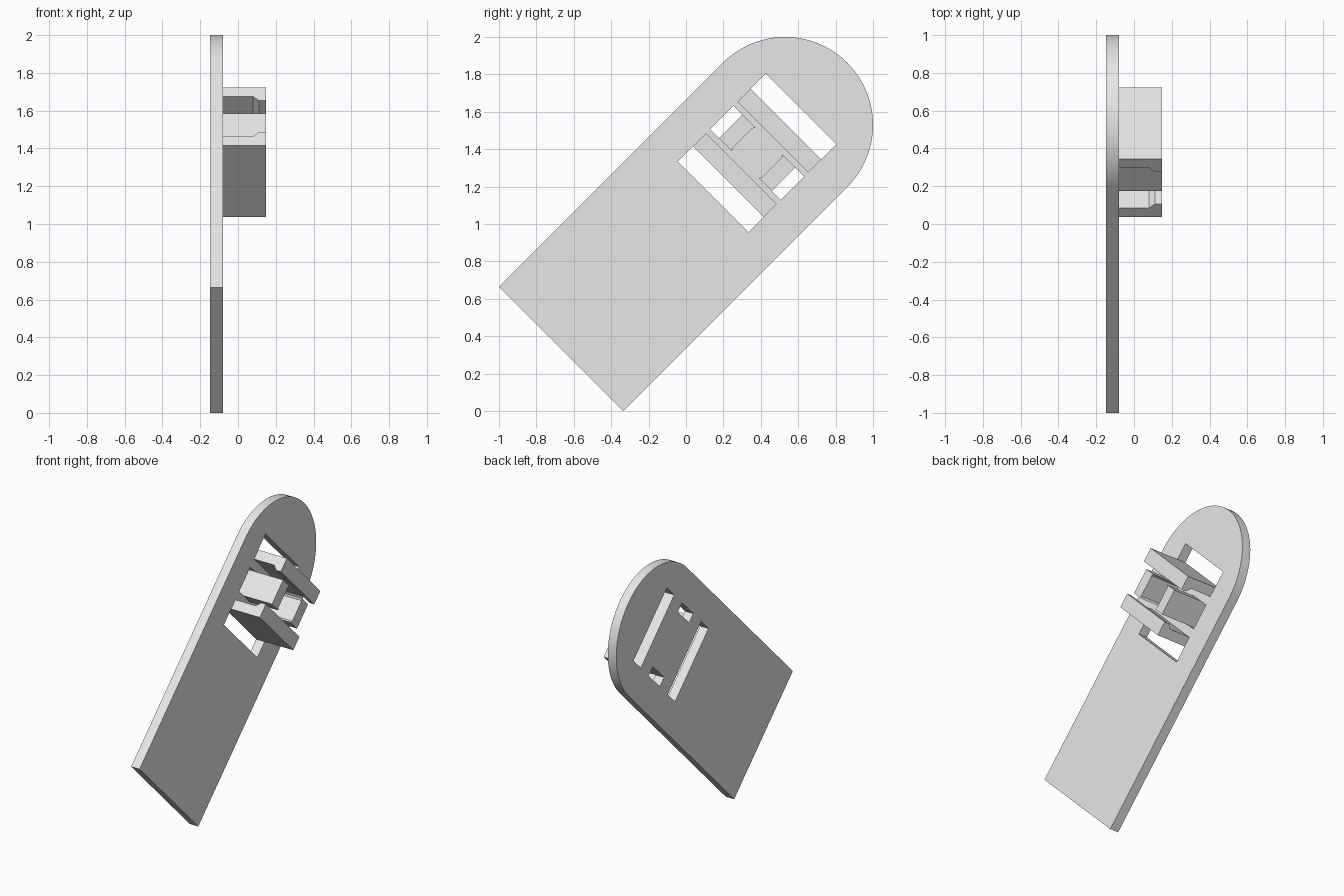
import bpy, bmesh, math
from mathutils import Matrix, Vector

cube = bpy.data.objects.get("Cube")
if cube:
    bpy.data.objects.remove(cube)

grey = bpy.data.materials.new("light grey")
grey.use_nodes = True
grey.diffuse_color = (0.8, 0.8, 0.8, 1)
grey.node_tree.nodes["Principled BSDF"].inputs["Base Color"].default_value = (0.8, 0.8, 0.8, 1)

# Tilted frame: local x runs along the plate, y across it, z away from its face
s = math.sqrt(0.5)
frame = Matrix(((0, 0, 1, 0), (s, -s, 0, 0.38), (s, s, 0, 1.38), (0, 0, 0, 1)))
BACK, FACE, TIP = -0.147, -0.08, 0.147


def add_object(name, mesh):
    obj = bpy.data.objects.new(name, mesh)
    bpy.context.collection.objects.link(obj)
    mesh.materials.clear()
    mesh.materials.append(grey)
    obj.matrix_world = frame
    bpy.ops.object.select_all(action="DESELECT")
    obj.select_set(True)
    bpy.context.view_layer.objects.active = obj
    bpy.ops.object.shade_smooth_by_angle()
    return obj


def prism(name, outline, sweep):
    bm = bmesh.new()
    face = bm.faces.new([bm.verts.new(p) for p in outline])
    out = bmesh.ops.extrude_face_region(bm, geom=[face])["geom"]
    verts = [g for g in out if isinstance(g, bmesh.types.BMVert)]
    bmesh.ops.translate(bm, verts=verts, vec=Vector(sweep))
    bmesh.ops.recalc_face_normals(bm, faces=bm.faces)
    mesh = bpy.data.meshes.new(name)
    bm.to_mesh(mesh)
    bm.free()
    return add_object(name, mesh)


def rectangle(x0, x1, y0, y1):
    return [(x0, y0), (x1, y0), (x1, y1), (x0, y1)]


# Plate with a rounded end and four slots
R, CENTRE, END = 0.47, 0.212, -1.482
outline = [(END, R), (END, -R)]
for i in range(49):
    a = math.pi * (i / 48 - 0.5)
    outline.append((CENTRE + R * math.cos(a), R * math.sin(a)))
loops = [outline,
         rectangle(0.217, 0.333, -0.268, 0.268), rectangle(-0.333, -0.217, -0.268, 0.268),
         rectangle(-0.089, 0.089, 0.2, 0.268), rectangle(-0.089, 0.089, -0.268, -0.2)]
curve = bpy.data.curves.new("plate_outline", "CURVE")
curve.dimensions = "2D"
curve.fill_mode = "BOTH"
curve.extrude = (FACE - BACK) / 2
for loop in loops:
    spline = curve.splines.new("POLY")
    spline.points.add(len(loop) - 1)
    for point, (x, y) in zip(spline.points, loop):
        point.co = (x, y, 0, 1)
    spline.use_cyclic_u = True
source = bpy.data.objects.new("plate_outline", curve)
bpy.context.collection.objects.link(source)
bpy.context.view_layer.update()
mesh = bpy.data.meshes.new_from_object(source.evaluated_get(bpy.context.evaluated_depsgraph_get()))
bpy.data.objects.remove(source)
bm = bmesh.new()
bm.from_mesh(mesh)
bmesh.ops.remove_doubles(bm, verts=bm.verts, dist=0.0005)
bmesh.ops.translate(bm, verts=bm.verts, vec=(0, 0, (FACE + BACK) / 2))
bmesh.ops.recalc_face_normals(bm, faces=bm.faces)
bm.to_mesh(mesh)
bm.free()
add_object("plate", mesh)

# Long clip bars with a lip turned inward at the tip
lip = [(0.217, FACE), (0.217, TIP), (0.119, TIP), (0.119, 0.11), (0.149, 0.08), (0.149, FACE)]
for side, name in ((1, "upper_clip_bar"), (-1, "lower_clip_bar")):
    prism(name, [(side * x, -0.268, z) for x, z in lip], (0, 0.536, 0))

# Short side blocks with a slightly hollowed inner face
block = [(-0.089, 0.2), (0.089, 0.2), (0.089, 0.1), (0.075, 0.111), (-0.075, 0.111), (-0.089, 0.1)]
for side, name in ((1, "front_side_block"), (-1, "back_side_block")):
    prism(name, [(x, side * y, FACE) for x, y in block], (0, 0, TIP - FACE))
